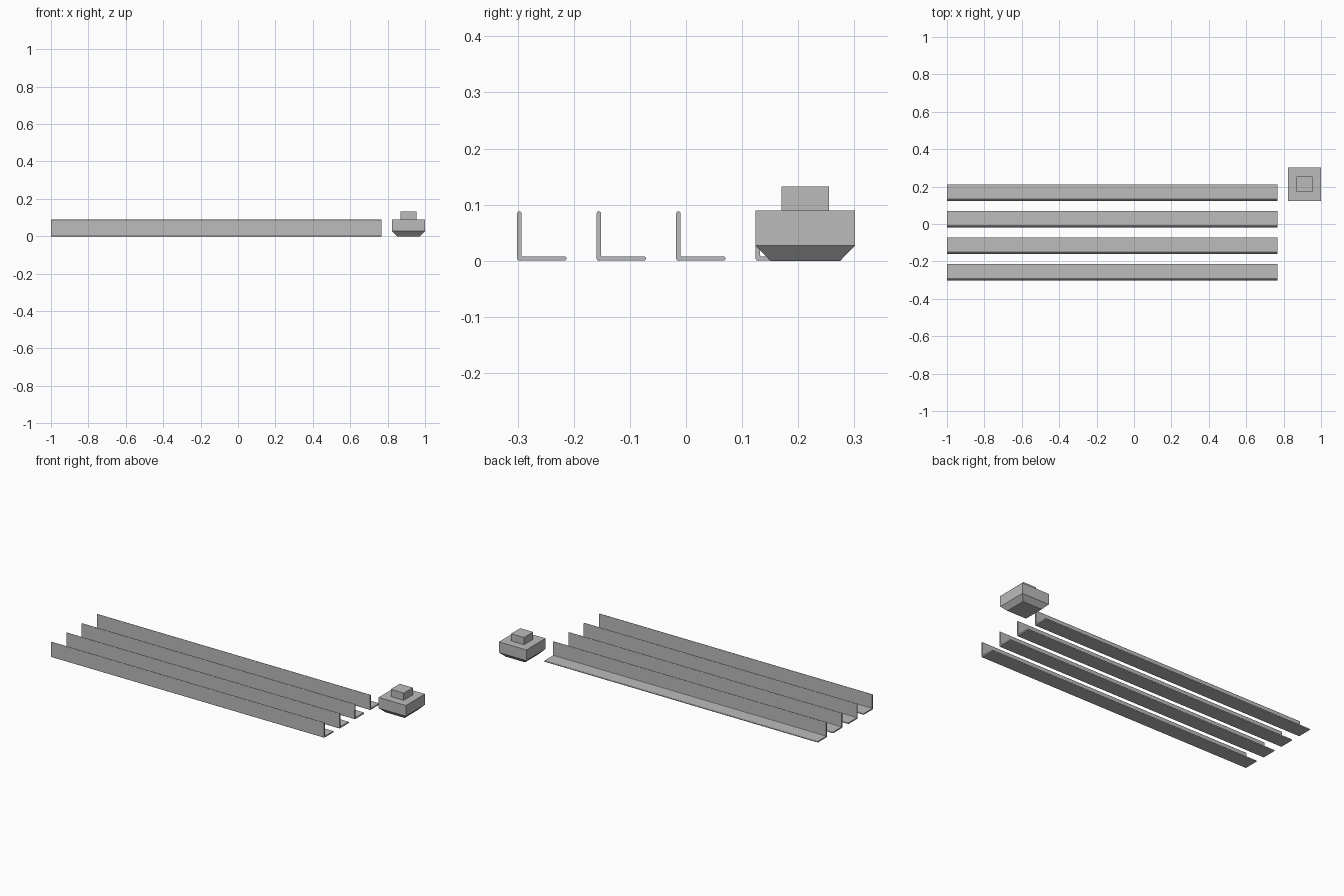
import bpy, bmesh, math

if "Cube" in bpy.data.objects:
    bpy.data.objects.remove(bpy.data.objects["Cube"])

grey = bpy.data.materials.new("plain grey")
grey.diffuse_color = (0.5, 0.5, 0.5, 1)
grey.use_nodes = True
grey.node_tree.nodes["Principled BSDF"].inputs["Base Color"].default_value = grey.diffuse_color


def finish(name, bm):
    bmesh.ops.recalc_face_normals(bm, faces=bm.faces)
    me = bpy.data.meshes.new(name)
    bm.to_mesh(me)
    bm.free()
    me.materials.append(grey)
    ob = bpy.data.objects.new(name, me)
    bpy.context.collection.objects.link(ob)
    return ob


def arc(cx, cy, r, a0, a1, n=4):
    return [(cx + r * math.cos(math.radians(a0 + (a1 - a0) * i / n)),
             cy + r * math.sin(math.radians(a0 + (a1 - a0) * i / n))) for i in range(n + 1)]


# L-shaped angle profile with rounded heel, toes and inner corner
LEG, T = 0.0885, 0.008
R = T / 2
profile = (arc(R, R, R, 180, 270)
           + arc(LEG - R, R, R * 0.95, -90, 90, 6)
           + arc(T + 0.002, T + 0.002, 0.002, 270, 180, 2)
           + arc(R, LEG - R, R * 0.95, 0, 180, 6))


def angle_beam(name, y0):
    bm = bmesh.new()
    face = bm.faces.new([bm.verts.new((-1, y0 + y, z)) for y, z in profile])
    ext = bmesh.ops.extrude_face_region(bm, geom=[face], use_keep_orig=True)
    moved = [v for v in ext["geom"] if isinstance(v, bmesh.types.BMVert)]
    bmesh.ops.translate(bm, verts=moved, vec=(1.768, 0, 0))
    finish(name, bm)


# Four parallel beams
for i in range(4):
    angle_beam(f"angle_beam_{i + 1}", -0.301 + 0.1417 * i)

# Foot block: tapered base, square body and narrower stem as one stepped solid
CX, CY = 0.9115, 0.2125
levels = [(0.0625, 0), (0.0885, 0.027), (0.0885, 0.0895), (0.042, 0.0895), (0.042, 0.132)]
bm = bmesh.new()
rings = [[bm.verts.new((CX + sx * h, CY + sy * h, z))
          for sx, sy in ((-1, -1), (1, -1), (1, 1), (-1, 1))] for h, z in levels]
for a, b in zip(rings, rings[1:]):
    for i in range(4):
        j = (i + 1) % 4
        bm.faces.new((a[i], a[j], b[j], b[i]))
bm.faces.new(rings[0])
bm.faces.new(rings[-1])
finish("foot_block", bm)
